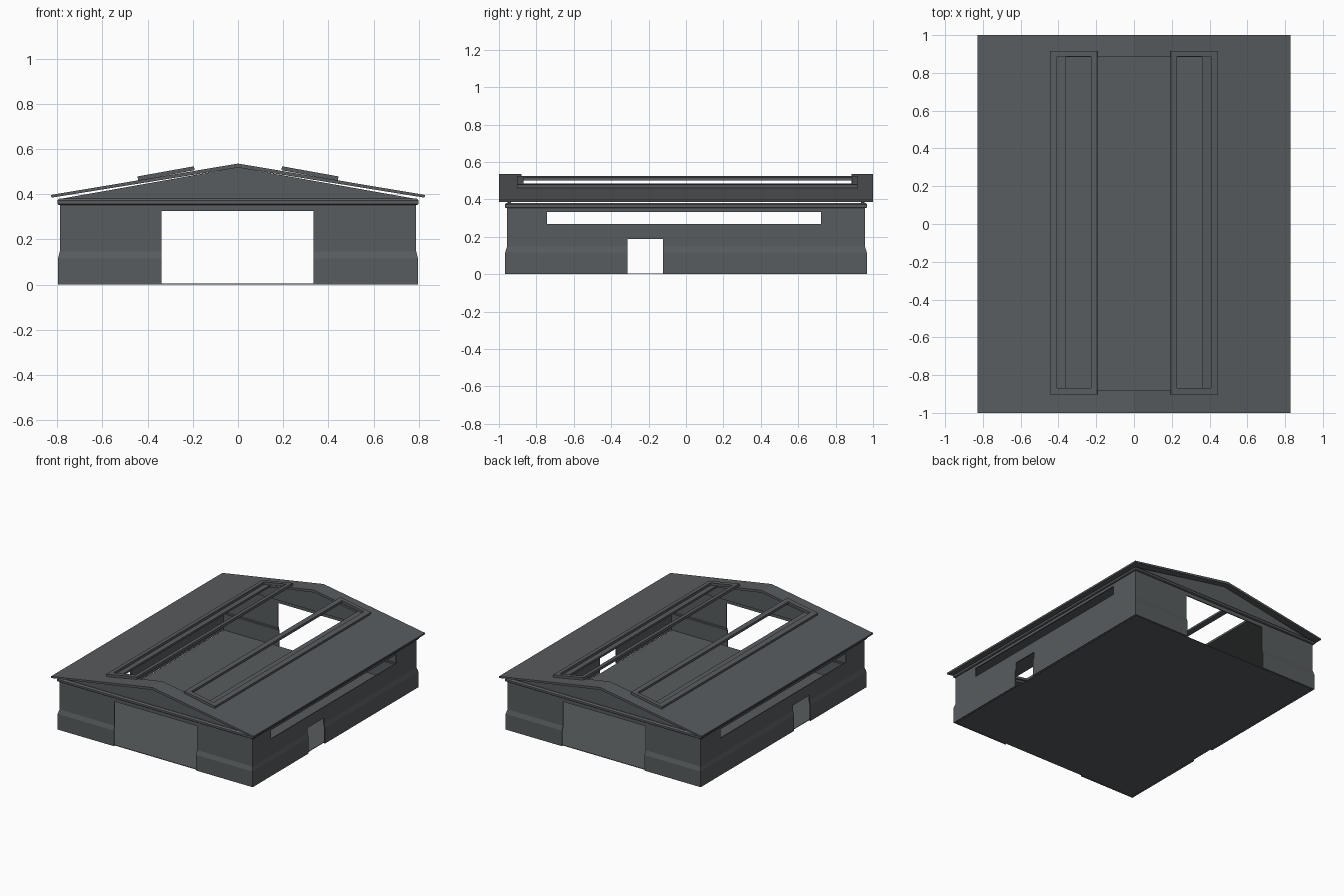
import bpy, bmesh

if "Cube" in bpy.data.objects:
    bpy.data.objects.remove(bpy.data.objects["Cube"])

grey = bpy.data.materials.new("slate grey")
grey.diffuse_color = (0.098, 0.107, 0.112, 1)
grey.use_nodes = True
grey.node_tree.nodes["Principled BSDF"].inputs["Base Color"].default_value = grey.diffuse_color


def finish(name, bm):
    bmesh.ops.recalc_face_normals(bm, faces=bm.faces)
    me = bpy.data.meshes.new(name)
    bm.to_mesh(me)
    bm.free()
    me.materials.append(grey)
    ob = bpy.data.objects.new(name, me)
    bpy.context.collection.objects.link(ob)
    return ob


def prism(name, profile, y0, y1):
    """Extrude an x,z outline along y."""
    bm = bmesh.new()
    face = bm.faces.new([bm.verts.new((x, y0, z)) for x, z in profile])
    ext = bmesh.ops.extrude_face_region(bm, geom=[face])["geom"]
    bmesh.ops.translate(bm, vec=(0, y1 - y0, 0),
                        verts=[v for v in ext if isinstance(v, bmesh.types.BMVert)])
    return finish(name, bm)


def box(name, x0, x1, y0, y1, z0, z1):
    return prism(name, [(x0, z0), (x1, z0), (x1, z1), (x0, z1)], y0, y1)


def ring(name, section):
    """Sweep a closed section of (half x, half y, z) round a rectangle."""
    bm = bmesh.new()
    loops = [[bm.verts.new((sx * x, sy * y, z))
              for sx, sy in ((-1, -1), (1, -1), (1, 1), (-1, 1))]
             for x, y, z in section]
    for i, a in enumerate(loops):
        b = loops[(i + 1) % len(loops)]
        for k in range(4):
            n = (k + 1) % 4
            bm.faces.new((a[k], a[n], b[n], b[k]))
    return finish(name, bm)


def cut(ob, *bounds):
    """Subtract a box from an object."""
    cutter = box("cutter", *bounds)
    cutter.hide_render = True
    mod = ob.modifiers.new("cut", 'BOOLEAN')
    mod.operation = 'DIFFERENCE'
    mod.solver = 'EXACT'
    mod.object = cutter
    dg = bpy.context.evaluated_depsgraph_get()
    me = bpy.data.meshes.new_from_object(ob.evaluated_get(dg))
    ob.modifiers.clear()
    ob.data = me
    bpy.data.objects.remove(cutter)


# Floor slab, slightly inside the walls
box("floor", -0.783, 0.783, -0.955, 0.955, 0.0, 0.004)

# Thin walls with a thicker plinth, cut for gates, side doors and strip windows
outer = [(0.797, 0.967, 0.0), (0.797, 0.967, 0.115),
         (0.789, 0.957, 0.147), (0.789, 0.957, 0.36)]
t = 0.007
walls = ring("walls", outer + [(x - t, y - t, z) for x, y, z in reversed(outer)])
cut(walls, -0.338, 0.335, -1.2, 1.2, -0.1, 0.325)
cut(walls, -1, 1, -0.313, -0.123, -0.1, 0.187)
cut(walls, -1, 1, -0.742, 0.722, 0.268, 0.333)

# Cornice round the wall top
ring("cornice", [(0.795, 0.962, 0.353), (0.800, 0.969, 0.358), (0.800, 0.969, 0.372),
                 (0.790, 0.960, 0.382), (0.770, 0.935, 0.382), (0.770, 0.935, 0.353)])

# Gable walls
for side, y in (("front", -0.945), ("back", 0.945)):
    prism(side + "_gable", [(-0.78, 0.37), (0.78, 0.37), (0.78, 0.381),
                            (0, 0.519), (-0.78, 0.381)], y - 0.01, y + 0.01)

# Pitched roof with the large central opening
roof = prism("roof", [(-0.828, 0.397), (-0.826, 0.385), (0, 0.518), (0.826, 0.385),
                      (0.828, 0.397), (0, 0.536)], -1, 1)
cut(roof, -0.36, 0.36, -0.88, 0.885, 0.3, 0.7)

# Skylight frames either side of the ridge
for side, s in (("left", -1), ("right", 1)):
    frame = prism(side + "_skylight_frame",
                  [(s * 0.195, 0.524), (s * 0.445, 0.479),
                   (s * 0.442, 0.460), (s * 0.192, 0.507)], -0.903, 0.917)
    xs = sorted((s * 0.228, s * 0.408))
    cut(frame, xs[0], xs[1], -0.868, 0.887, 0.3, 0.7)
